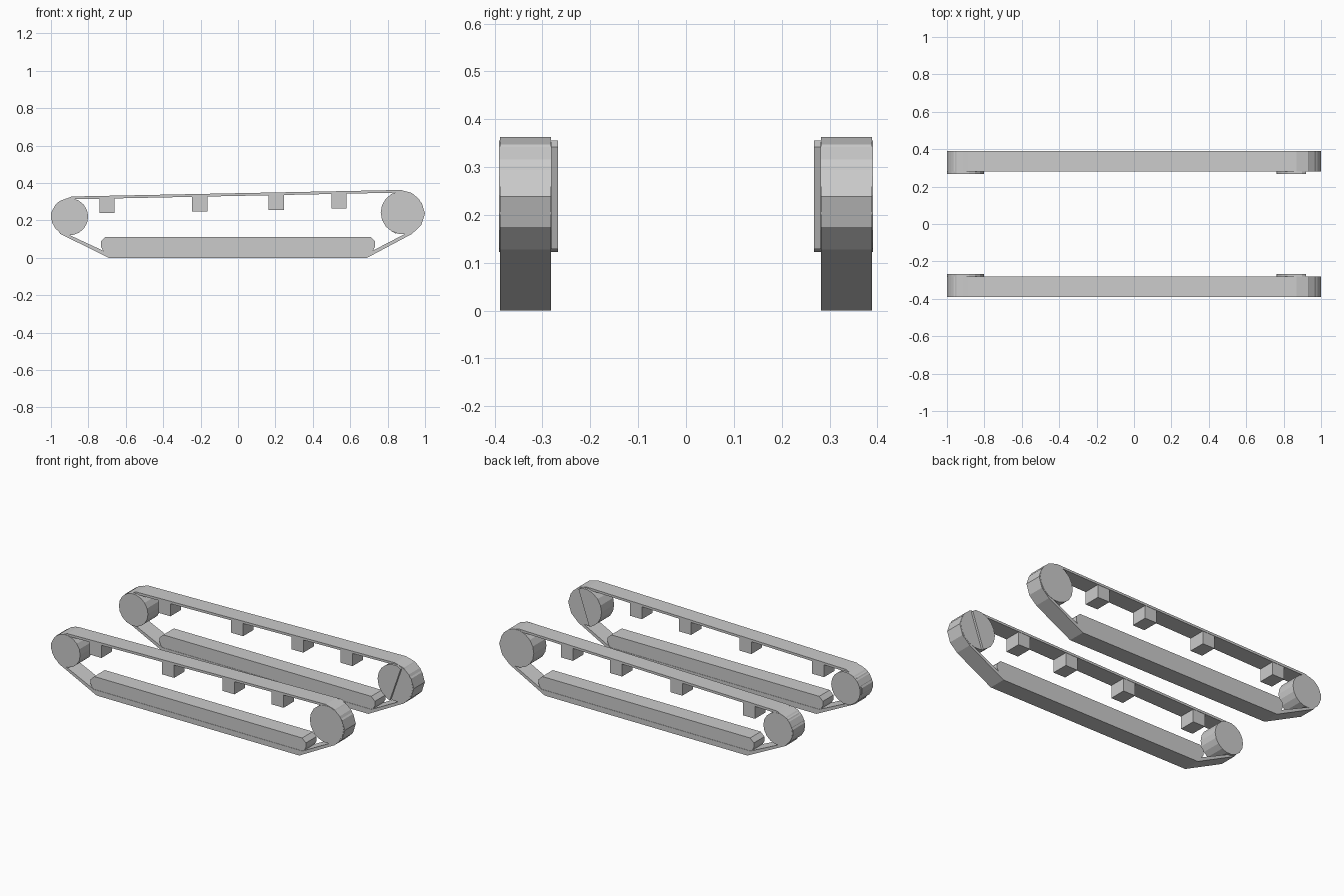
import bpy, bmesh, math

if "Cube" in bpy.data.objects:
    bpy.data.objects.remove(bpy.data.objects["Cube"])

Y_IN, Y_OUT = 0.282, 0.389


def finish(bm, name):
    # Recalculate normals, make the object and mirror it to the other track
    bmesh.ops.recalc_face_normals(bm, faces=bm.faces[:])
    me = bpy.data.meshes.new(name)
    bm.to_mesh(me)
    bm.free()
    ob = bpy.data.objects.new(name, me)
    bpy.context.collection.objects.link(ob)
    m = ob.modifiers.new("Mirror", 'MIRROR')
    m.use_axis = (False, True, False)
    m.use_mirror_merge = False
    return ob


def prism(name, pts, y0, y1):
    # Extrude a closed x-z profile along y
    bm = bmesh.new()
    f = bm.faces.new([bm.verts.new((x, y0, z)) for x, z in pts])
    ext = bmesh.ops.extrude_face_region(bm, geom=[f])
    vs = [v for v in ext["geom"] if isinstance(v, bmesh.types.BMVert)]
    bmesh.ops.translate(bm, verts=vs, vec=(0, y1 - y0, 0))
    return finish(bm, name)


def ring(name, outer, inner, y0, y1):
    # Hollow band between two matching x-z loops
    bm = bmesh.new()
    loops = [[bm.verts.new((x, y, z)) for x, z in pts]
             for pts, y in ((outer, y0), (outer, y1), (inner, y1), (inner, y0))]
    n = len(outer)
    for k in range(4):
        a, b = loops[k], loops[(k + 1) % 4]
        for i in range(n):
            j = (i + 1) % n
            bm.faces.new((a[i], a[j], b[j], b[i]))
    return finish(bm, name)


def circle(cx, cz, r, n=18):
    return [(cx + r * math.cos(2 * math.pi * i / n),
             cz + r * math.sin(2 * math.pi * i / n)) for i in range(n)]


# Track belt
outer = [(-0.69, 0), (0.69, 0), (0.93, 0.128), (0.98, 0.175), (1.0, 0.238),
         (0.982, 0.294), (0.93, 0.347), (0.87, 0.363), (-0.89, 0.328),
         (-0.965, 0.296), (-1.0, 0.24), (-1.0, 0.205), (-0.95, 0.128)]
inner = [(-0.71, 0.033), (0.71, 0.033), (0.92, 0.142), (0.965, 0.18), (0.98, 0.238),
         (0.968, 0.288), (0.922, 0.333), (0.868, 0.349), (-0.888, 0.313),
         (-0.954, 0.285), (-0.982, 0.236), (-0.982, 0.21), (-0.94, 0.14)]
ring("track_belt", outer, inner, Y_IN, Y_OUT)

# End wheels
prism("rear_wheel", circle(-0.9, 0.22, 0.099), 0.268, 0.391)
disc = circle(0.878, 0.242, 0.115)
prism("drive_wheel", disc, 0.281, 0.391)

# Inner cap of the drive wheel, cut off along a slanted chord
cap = [(min(x, 0.885 + (z - 0.242) * 0.35), z) for x, z in disc]
prism("drive_wheel_inner_cap", cap, 0.268, 0.282)

# Road wheel bar with chamfered ends
half = [(0.70, 0.028), (0.722, 0.04), (0.733, 0.06), (0.733, 0.088), (0.708, 0.112)]
prism("road_wheel_bar", half + [(-x, z) for x, z in reversed(half)], 0.284, 0.387)

# Return roller blocks hanging under the upper run
for i, x in enumerate((-0.70, -0.205, 0.205, 0.54)):
    top = 0.338 + 0.02 * x
    w = 0.041
    prism(f"return_block_{i + 1}",
          [(x - w, top - 0.085), (x + w, top - 0.085), (x + w, top), (x - w, top)],
          0.284, 0.387)
